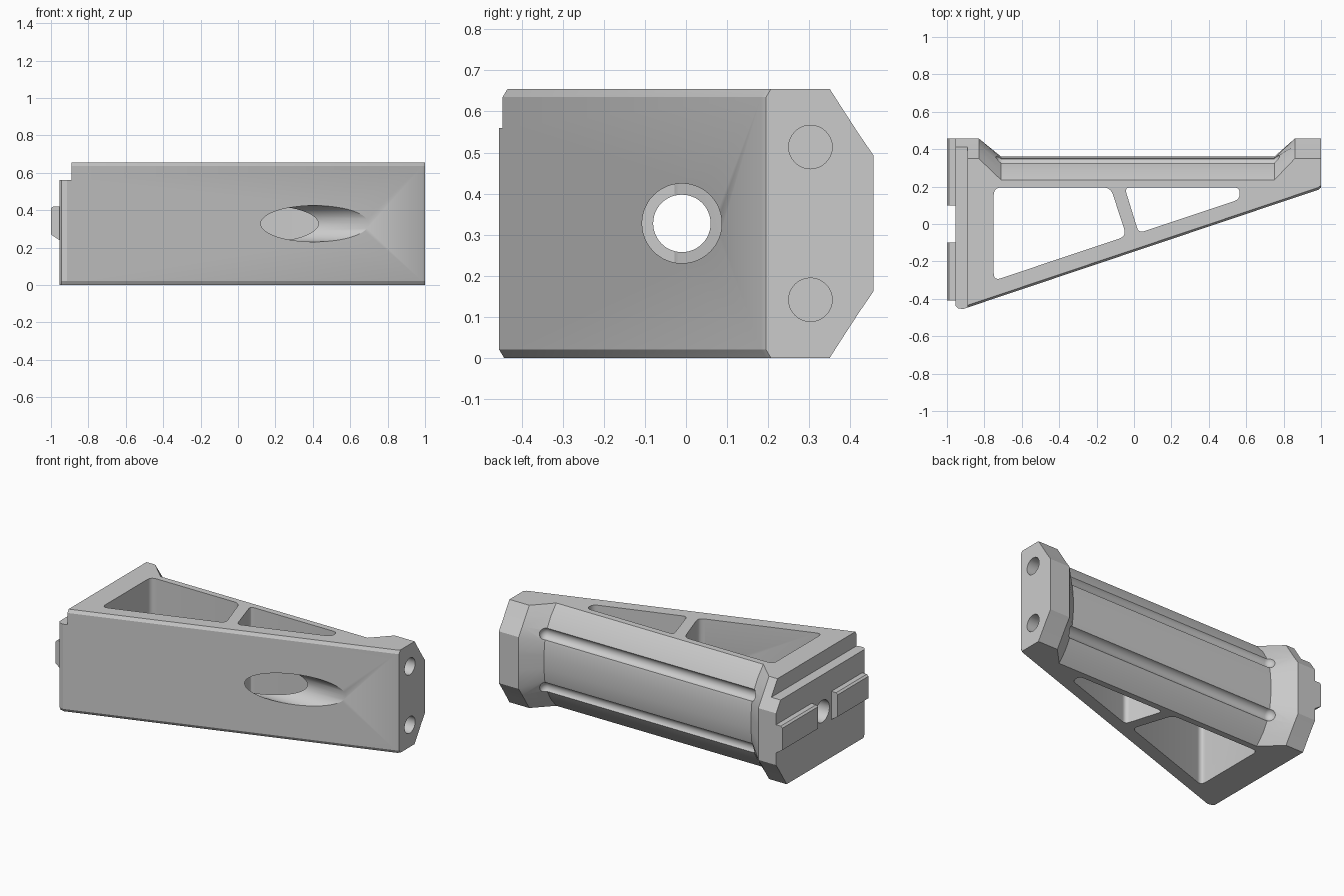
import bpy, bmesh, math
from mathutils import Vector

if "Cube" in bpy.data.objects:
    bpy.data.objects.remove(bpy.data.objects["Cube"], do_unlink=True)

HEIGHT = 0.655
MID = HEIGHT / 2
SEAM = 0.21   # plane where the wedge body meets the grip

grey = bpy.data.materials.new("plain grey")
grey.use_nodes = True
colour = (0.6, 0.6, 0.6, 1)
grey.diffuse_color = colour
grey.node_tree.nodes["Principled BSDF"].inputs["Base Color"].default_value = colour


def finish(bm, name):
    bmesh.ops.recalc_face_normals(bm, faces=bm.faces)
    mesh = bpy.data.meshes.new(name)
    bm.to_mesh(mesh)
    bm.free()
    mesh.materials.append(grey)
    obj = bpy.data.objects.new(name, mesh)
    bpy.context.collection.objects.link(obj)
    return obj


def loft(name, rings):
    """Skin a list of equal closed rings and cap both ends."""
    bm = bmesh.new()
    loops = [[bm.verts.new(p) for p in ring] for ring in rings]
    for a, b in zip(loops, loops[1:]):
        for i in range(len(a)):
            j = (i + 1) % len(a)
            bm.faces.new((a[i], a[j], b[j], b[i]))
    bm.faces.new(loops[0])
    bm.faces.new(loops[-1])
    return finish(bm, name)


def prism(name, plan, low, high):
    return loft(name, [[(x, y, z) for x, y in plan] for z in (low, high)])


def rounded(outline, reach, steps=6):
    """Replace each corner of a plan outline by a short curve."""
    points = [Vector(p) for p in outline]
    result = []
    for i, corner in enumerate(points):
        start = corner + (points[i - 1] - corner).normalized() * reach
        end = corner + (points[(i + 1) % len(points)] - corner).normalized() * reach
        for k in range(steps + 1):
            t = k / steps
            result.append(start.lerp(corner, t).lerp(corner.lerp(end, t), t))
    return result


def rod(name, x0, x1, y, z, radius, sides=48):
    """Cylinder along x."""
    ring = [(y + radius * math.cos(2 * math.pi * i / sides),
             z + radius * math.sin(2 * math.pi * i / sides)) for i in range(sides)]
    return loft(name, [[(x, p, q) for p, q in ring] for x in (x0, x1)])


def activate(obj):
    bpy.ops.object.select_all(action='DESELECT')
    obj.select_set(True)
    bpy.context.view_layer.objects.active = obj


def cut(obj, cutter):
    mod = obj.modifiers.new("cut", 'BOOLEAN')
    mod.operation = 'DIFFERENCE'
    mod.solver = 'EXACT'
    mod.object = cutter
    activate(obj)
    bpy.ops.object.modifier_apply(modifier=mod.name)
    bpy.data.objects.remove(cutter, do_unlink=True)


def smooth(obj, degrees=25):
    activate(obj)
    bpy.ops.object.shade_smooth_by_angle(angle=math.radians(degrees))


def step_cutter():
    return prism("step_cutter", [(-1.2, -0.8), (-0.89, -0.8), (-0.89, 0.8), (-1.2, 0.8)],
                 0.56, 0.9)


# Wedge body, its sloping front chamfered along the top and bottom
plan = [(-0.955, SEAM), (-0.955, -0.435), (-0.943, -0.45), (-0.915, -0.455),
        (0.985, 0.183), (1, 0.195), (1, SEAM)]
levels = [(0, 0.012), (0.02, 0), (HEIGHT - 0.02, 0), (HEIGHT, 0.012)]
body = loft("wedge_body", [[(x, y + inset if y < SEAM else y, z) for x, y in plan]
                           for z, inset in levels])

# Two rounded pockets through the wedge, leaving a slanted rib
pockets = [([(-0.75, 0.195), (-0.125, 0.195), (-0.04, -0.065), (-0.75, -0.303)], 0.04),
           ([(-0.05, 0.195), (0.565, 0.195), (0.565, 0.132), (0.025, -0.048)], 0.03)]
for outline, reach in pockets:
    cut(body, prism("pocket_cutter", rounded(outline, reach), -0.1, HEIGHT + 0.1))

# Long bolt hole with a wider bore through the sloping wall
cut(body, rod("bolt_cutter", -1.2, 0.3, -0.01, MID, 0.07))
cut(body, rod("bore_cutter", 0.02, 1.2, -0.01, MID, 0.097))
cut(body, step_cutter())
smooth(body)

# Rounded grip flaring into an angular flange at each end
grip_half = [(0.235, MID), (0.29, 0.265), (0.333, 0.19), (0.352, 0.12), (0.36, 0.04)]
flange_half = [(0.35, MID), (0.385, 0.273), (0.42, 0.219), (0.457, 0.165), (0.457, 0.05)]


def section(x, half):
    top = [(SEAM, MID)] + half
    ring = top + [(y, -z) for y, z in reversed(top)]
    return [(x, y, MID + z) for y, z in ring]


grip = loft("grip", [section(-0.955, flange_half), section(-0.83, flange_half),
                     section(-0.71, grip_half), section(0.75, grip_half),
                     section(0.86, flange_half), section(1, flange_half)])

# Round-ended grooves along the grip
for side in (-1, 1):
    groove = bmesh.new()
    bmesh.ops.create_uvsphere(groove, u_segments=24, v_segments=12, radius=0.04)
    for v in groove.verts:
        v.co.x += 0.74 if v.co.x > 0.0001 else -0.7
        v.co += Vector((0, 0.354, MID + side * 0.174))
    cut(grip, finish(groove, "groove_cutter"))

# Blind bolt holes in the narrow end
for side in (-1, 1):
    cut(grip, rod("end_hole_cutter", 0.8, 1.2, 0.303, MID + side * 0.186, 0.053, 32))
cut(grip, step_cutter())
smooth(grip)

# Locating rails on the wide end
rail_profile = [(-0.95, 0.237), (-0.955, 0.24), (-1, 0.27), (-1, 0.41),
                (-0.988, 0.42), (-0.95, 0.42)]
for name, y0, y1 in (("front_rail", -0.41, -0.1), ("rear_rail", 0.1, 0.457)):
    loft(name, [[(x, y, z) for x, z in rail_profile] for y in (y0, y1)])
